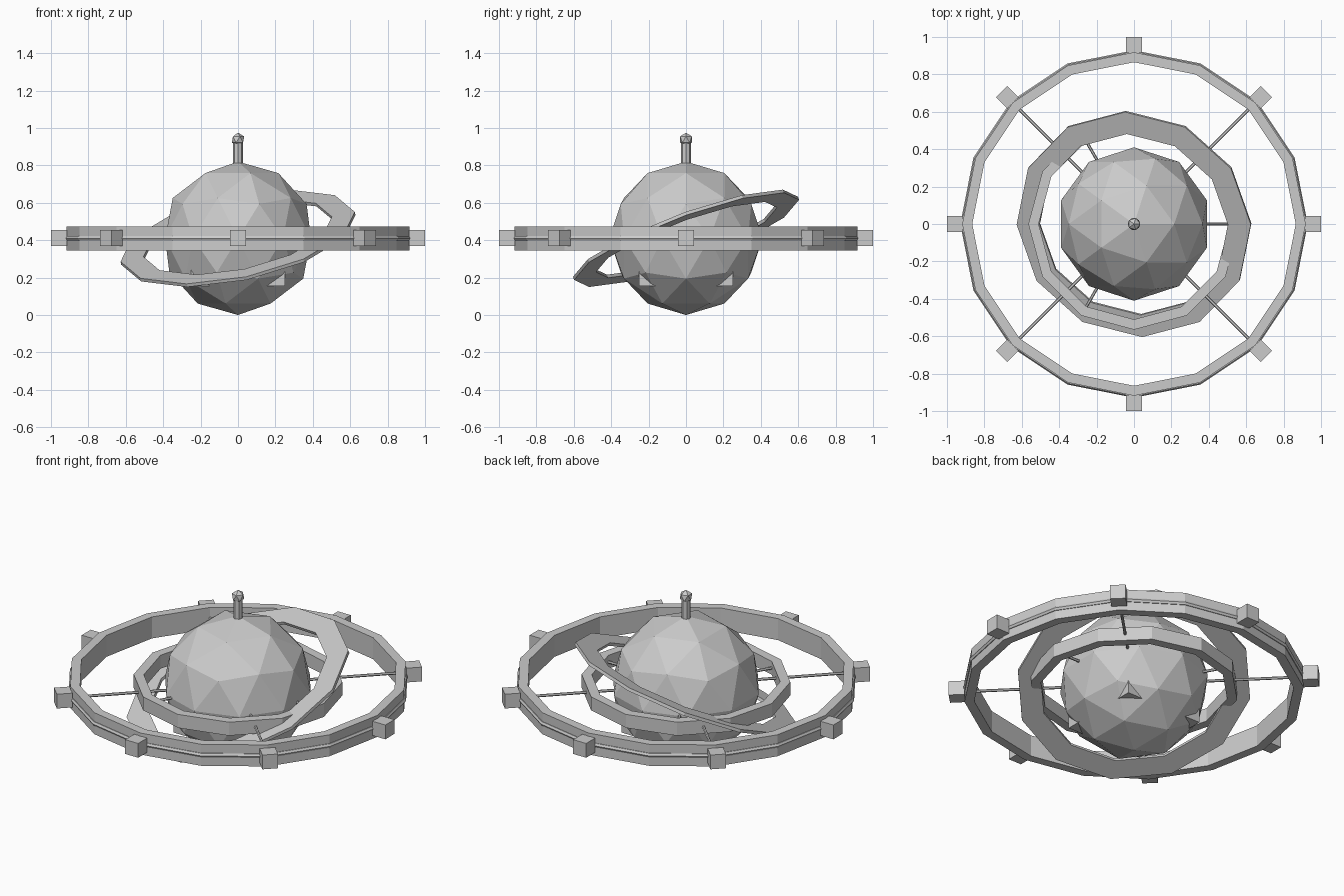
import bpy, bmesh, math
from mathutils import Matrix, Vector

if "Cube" in bpy.data.objects:
    bpy.data.objects.remove(bpy.data.objects["Cube"])

Z0 = 0.41  # height of the common centre

grey = bpy.data.materials.new("light_grey")
grey.diffuse_color = (0.6, 0.6, 0.6, 1)
grey.use_nodes = True
grey.node_tree.nodes["Principled BSDF"].inputs["Base Color"].default_value = grey.diffuse_color


def finish(name, bm):
    bmesh.ops.recalc_face_normals(bm, faces=bm.faces)
    mesh = bpy.data.meshes.new(name)
    bm.to_mesh(mesh)
    bm.free()
    mesh.materials.append(grey)
    obj = bpy.data.objects.new(name, mesh)
    bpy.context.collection.objects.link(obj)
    return obj


def ring(name, profile, sides, rot=Matrix.Identity(4)):
    """Revolve a closed (radius, height) profile around the centre."""
    bm = bmesh.new()
    loops = []
    for i in range(sides):
        a = 2 * math.pi * i / sides
        loops.append([bm.verts.new((r * math.cos(a), r * math.sin(a), h)) for r, h in profile])
    n = len(profile)
    for i in range(sides):
        p, q = loops[i], loops[(i + 1) % sides]
        for j in range(n):
            k = (j + 1) % n
            bm.faces.new((p[j], q[j], q[k], p[k]))
    bmesh.ops.transform(bm, matrix=Matrix.Translation((0, 0, Z0)) @ rot, verts=bm.verts)
    return finish(name, bm)


def band(r0, r1, h):
    return [(r0, -h), (r1, -h), (r1, h), (r0, h)]


def ball(name, z, r, sub):
    bm = bmesh.new()
    bmesh.ops.create_icosphere(bm, subdivisions=sub, radius=r, matrix=Matrix.Translation((0, 0, z)))
    return finish(name, bm)


def block(name, size, loc, angle=0):
    bm = bmesh.new()
    m = Matrix.Rotation(angle, 4, 'Z') @ Matrix.Translation(loc) @ Matrix.Diagonal((*size, 1))
    bmesh.ops.create_cube(bm, size=1, matrix=m)
    return finish(name, bm)


def rod(name, r0, r1, radius, angle):
    """Horizontal radial rod between two radii."""
    bm = bmesh.new()
    m = (Matrix.Translation((0, 0, Z0)) @ Matrix.Rotation(angle, 4, 'Z')
         @ Matrix.Translation(((r0 + r1) / 2, 0, 0)) @ Matrix.Rotation(math.pi / 2, 4, 'Y'))
    bmesh.ops.create_cone(bm, cap_ends=True, segments=6, radius1=radius, radius2=radius,
                          depth=r1 - r0, matrix=m)
    return finish(name, bm)


# Core sphere with a block whose lower corners poke through
ball("core_sphere", Z0, 0.41, 2)
block("core_block", (0.5, 0.5, 0.3), (0, 0, 0.305))

# Antenna and its tip
bm = bmesh.new()
bmesh.ops.create_cone(bm, cap_ends=True, segments=8, radius1=0.026, radius2=0.026,
                      depth=0.15, matrix=Matrix.Translation((0, 0, 0.855)))
finish("antenna", bm)
ball("antenna_tip", 0.938, 0.037, 1)

# Outer ring with a raised strip around its outside
ring("outer_ring", band(0.865, 0.918, 0.064), 16)
ring("outer_strip", [(0.90, -0.012), (0.922, -0.012), (0.929, 0), (0.922, 0.012), (0.90, 0.012)], 16)

# Inner ring and tilted flat ring
ring("inner_ring", band(0.51, 0.565, 0.04), 12)
tilt = Matrix.Rotation(math.radians(-12), 4, 'Y') @ Matrix.Rotation(math.radians(20), 4, 'X')
ring("tilted_ring", band(0.515, 0.64, 0.009), 12, tilt)

# Docking blocks on the outer ring
for i in range(8):
    block(f"dock_{i + 1}", (0.085, 0.085, 0.085), (0.9575, 0, Z0 + 0.002), i * math.pi / 4)

# Long spokes to the outer ring, short struts to the inner ring
for i in range(4):
    rod(f"spoke_{i + 1}", 0.36, 0.88, 0.008, math.pi / 4 + i * math.pi / 2)
for i in range(3):
    rod(f"strut_{i + 1}", 0.34, 0.53, 0.008, i * 2 * math.pi / 3)
